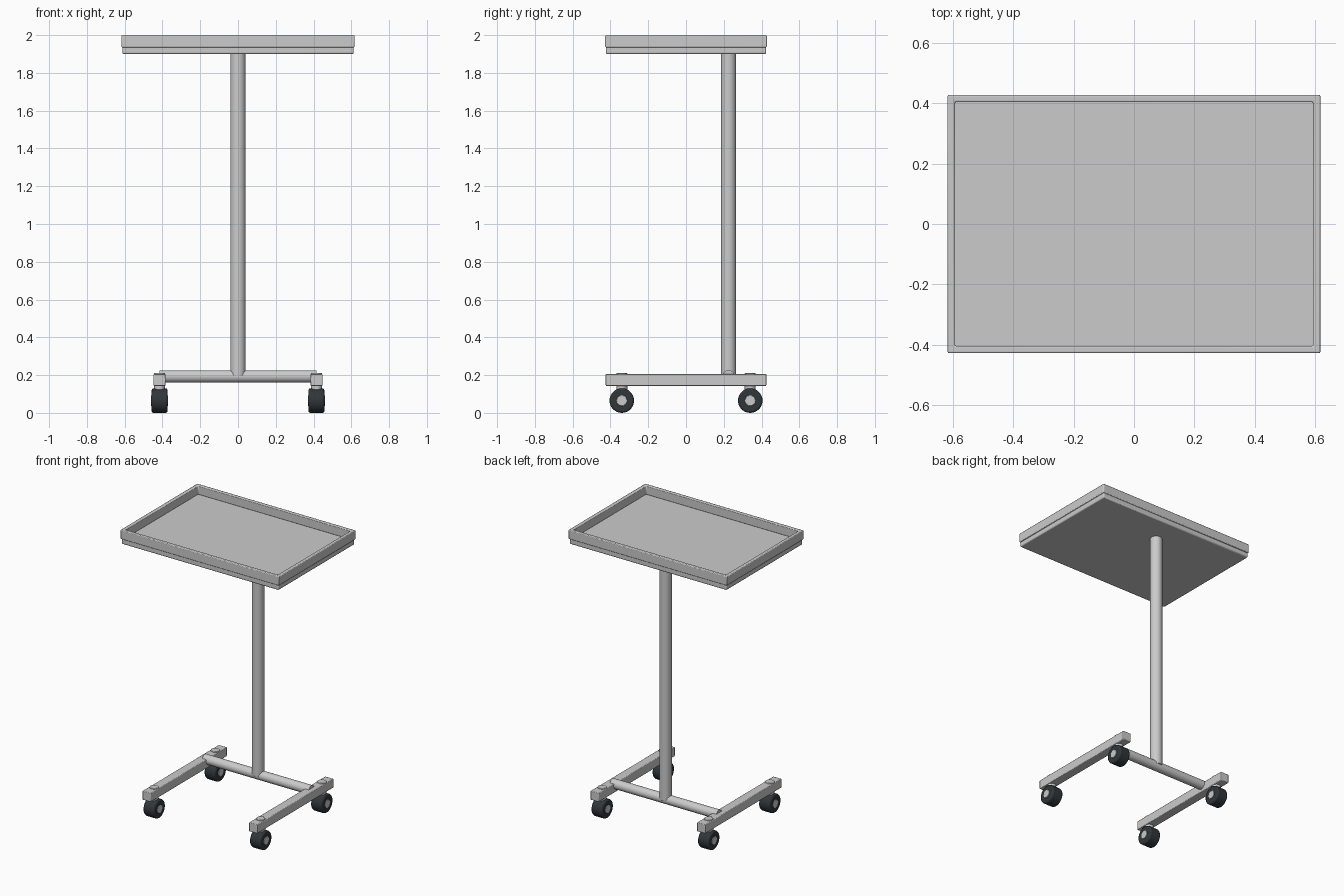
import bpy, math

if "Cube" in bpy.data.objects:
    bpy.data.objects.remove(bpy.data.objects["Cube"])

rubber = bpy.data.materials.new("rubber")
rubber.diffuse_color = (0.03, 0.037, 0.042, 1)
rubber.use_nodes = True
rubber.node_tree.nodes["Principled BSDF"].inputs["Base Color"].default_value = rubber.diffuse_color


def finish(ob, name, bevel, segs=2):
    ob.name = name
    if bevel:
        m = ob.modifiers.new("bevel", 'BEVEL')
        m.width, m.segments = bevel, segs
        m.limit_method, m.angle_limit = 'ANGLE', math.radians(40)
    bpy.ops.object.shade_smooth_by_angle(angle=math.radians(35))
    return ob


def box(name, lo, hi, bevel=0.0):
    bpy.ops.mesh.primitive_cube_add(size=1, location=[(a + b) / 2 for a, b in zip(lo, hi)])
    ob = bpy.context.object
    ob.scale = [b - a for a, b in zip(lo, hi)]
    bpy.ops.object.transform_apply(location=False, rotation=False, scale=True)
    return finish(ob, name, bevel)


def rod(name, centre, radius, length, axis='Z', bevel=0.0, sides=32):
    rot = (0, math.pi / 2, 0) if axis == 'X' else (0, 0, 0)
    bpy.ops.mesh.primitive_cylinder_add(vertices=sides, radius=radius, depth=length,
                                        location=centre, rotation=rot)
    return finish(bpy.context.object, name, bevel)


# Tray: base pan with a raised rim around it
box("tray_base", (-0.612, -0.424, 1.90), (0.612, 0.424, 1.938), 0.007)
X, Y, IX, IY = 0.617, 0.428, 0.593, 0.404
outer = [(-X, -Y), (X, -Y), (X, Y), (-X, Y)]
inner = [(-IX, -IY), (IX, -IY), (IX, IY), (-IX, IY)]
verts = [(x, y, z) for ring, z in ((outer, 1.935), (outer, 2.0), (inner, 2.0), (inner, 1.935))
         for x, y in ring]
faces = []
for r in range(4):
    for i in range(4):
        a, b, n = r * 4, (r + 1) % 4 * 4, (i + 1) % 4
        faces.append((a + i, a + n, b + n, b + i))
mesh = bpy.data.meshes.new("tray_rim")
mesh.from_pydata(verts, [], faces)
rim = bpy.data.objects.new("tray_rim", mesh)
bpy.context.collection.objects.link(rim)
bpy.ops.object.select_all(action='DESELECT')
rim.select_set(True)
bpy.context.view_layer.objects.active = rim
finish(rim, "tray_rim", 0.005)

# Post and cross bar
rod("post", (0, 0.225, 1.0525), 0.04, 1.715)
rod("cross_bar", (0, 0.225, 0.193), 0.0325, 0.83, 'X')

# Base rails and casters
for sx, side in ((-1, "left"), (1, "right")):
    cx = sx * 0.415
    box(f"{side}_rail", (cx - 0.032, -0.425, 0.143), (cx + 0.032, 0.425, 0.206), 0.004)
    for y, end in ((-0.34, "front"), (0.34, "back")):
        part = f"{end}_{side}"
        rod(f"{part}_stem", (cx, y, 0.162), 0.029, 0.1, bevel=0.003)
        tyre = rod(f"{part}_tyre", (cx, y, 0.065), 0.065, 0.084, 'X', bevel=0.009)
        tyre.data.materials.append(rubber)
        rod(f"{part}_hub", (cx, y, 0.065), 0.028, 0.091, 'X', bevel=0.002)
